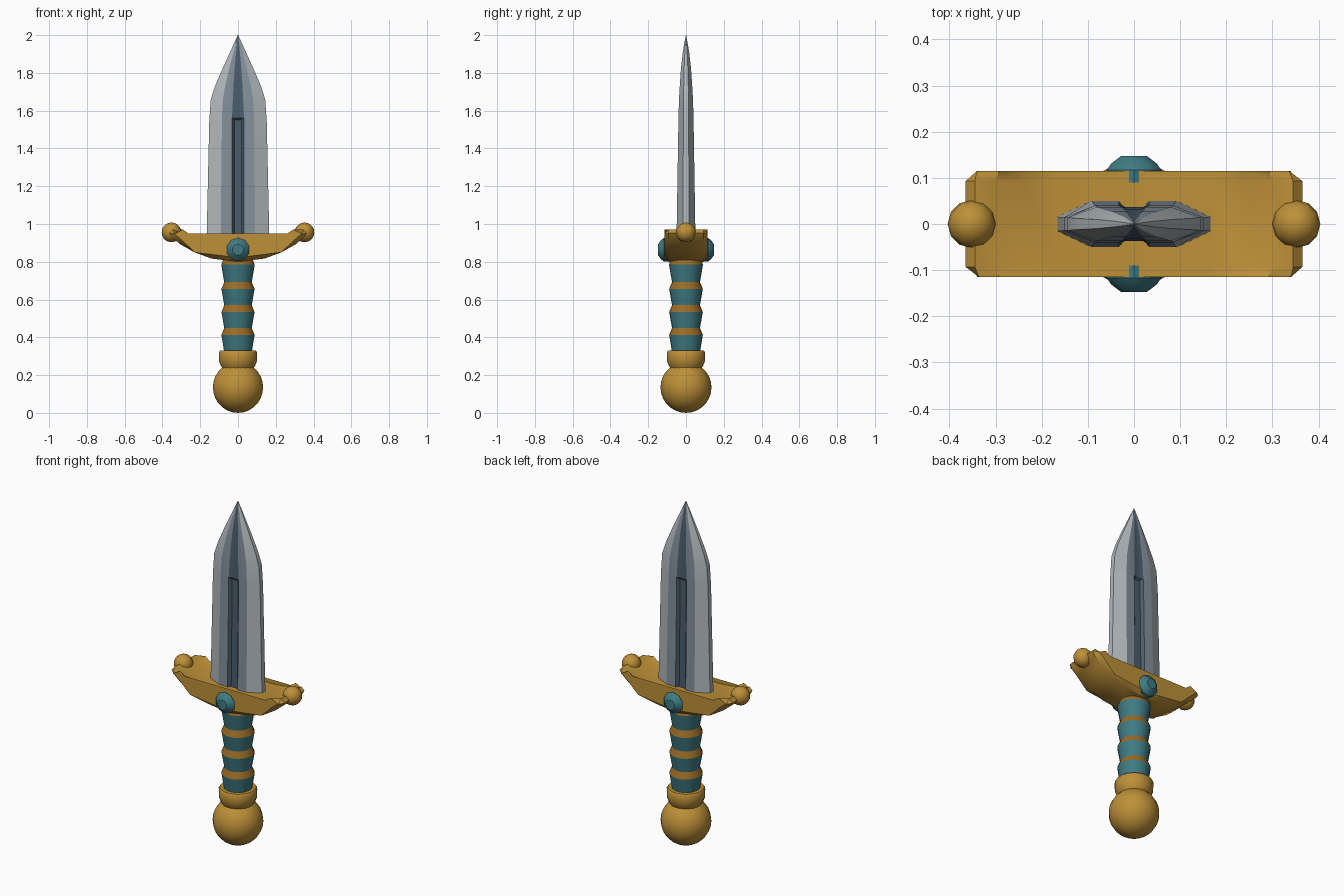
import bpy, bmesh, math
from mathutils import Matrix

if "Cube" in bpy.data.objects:
    bpy.data.objects.remove(bpy.data.objects["Cube"])


def material(name, rgb):
    m = bpy.data.materials.new(name)
    m.use_nodes = True
    m.diffuse_color = (*rgb, 1)
    bsdf = next(n for n in m.node_tree.nodes if n.type == 'BSDF_PRINCIPLED')
    bsdf.inputs["Base Color"].default_value = (*rgb, 1)
    return m


gold = material("gold", (0.51, 0.28, 0.04))
bronze = material("bronze", (0.32, 0.15, 0.02))
teal = material("teal", (0.05, 0.20, 0.23))
silver = material("silver", (0.44, 0.48, 0.50))
steel = material("blue_steel", (0.23, 0.28, 0.33))
dark = material("dark_steel", (0.07, 0.11, 0.15))


def finish(name, bm, mats, angle=40):
    bmesh.ops.recalc_face_normals(bm, faces=bm.faces)
    mesh = bpy.data.meshes.new(name)
    bm.to_mesh(mesh)
    bm.free()
    for m in mats:
        mesh.materials.append(m)
    ob = bpy.data.objects.new(name, mesh)
    bpy.context.collection.objects.link(ob)
    bpy.ops.object.select_all(action='DESELECT')
    ob.select_set(True)
    bpy.context.view_layer.objects.active = ob
    bpy.ops.object.shade_smooth_by_angle(angle=math.radians(angle))
    return ob


def loft(bm, rings, mat_rule):
    """Bridge rings of points and cap both ends."""
    loops = [[bm.verts.new(p) for p in ring] for ring in rings]
    n = len(loops[0])
    for i, (a, b) in enumerate(zip(loops, loops[1:])):
        for j in range(n):
            k = (j + 1) % n
            bm.faces.new((a[j], a[k], b[k], b[j])).material_index = mat_rule(i, j)
    bm.faces.new(loops[0])
    bm.faces.new(loops[-1])
    return loops


def lathe(name, profile, mats, sides=16, mat_rule=lambda i, j: 0, matrix=None, angle=40):
    bm = bmesh.new()
    turn = [2 * math.pi * (j + 0.5) / sides for j in range(sides)]
    loft(bm, [[(r * math.cos(a), r * math.sin(a), z) for a in turn]
              for r, z in profile], mat_rule)
    if matrix:
        bm.transform(matrix)
    return finish(name, bm, mats, angle)


def ball(name, radius, centre, segments, rings):
    bm = bmesh.new()
    bmesh.ops.create_uvsphere(bm, u_segments=segments, v_segments=rings, radius=radius,
                              matrix=Matrix.Translation(centre))
    return finish(name, bm, [gold], 60)


# Pommel and collar
ball("pommel", 0.135, (0, 0, 0.135), 18, 14)
lathe("collar", [(0.08, 0.23), (0.092, 0.25), (0.102, 0.275), (0.103, 0.32), (0.096, 0.33)],
      [gold], sides=20)

# Grip: flared teal segments with bronze bands between them
grip = [(0.074, 0.32)]
for z in (0.413, 0.534, 0.656):
    grip += [(0.089, z), (0.074, z + 0.036)]
grip += [(0.09, 0.785), (0.08, 0.81)]
lathe("grip", grip, [teal, bronze], sides=18, mat_rule=lambda i, j: i % 2, angle=30)

# Crossguard: upswept crescent, bevelled around its front and back faces
half = [(0.14, 0.817), (0.23, 0.85), (0.305, 0.892), (0.35, 0.93), (0.365, 0.952),
        (0.345, 0.972), (0.30, 0.95), (0.24, 0.935), (0.165, 0.927)]
outline = [(0, 0.80)] + half + [(0, 0.922)] + [(-x, z) for x, z in reversed(half)]
bm = bmesh.new()
loft(bm, [[(x, y, z) for x, z in outline] for y in (-0.115, 0.115)], lambda i, j: 0)
rim = [e for e in bm.edges if abs(e.verts[0].co.y - e.verts[1].co.y) < 0.01]
bmesh.ops.bevel(bm, geom=rim, offset=0.022, segments=1, affect='EDGES')
finish("crossguard", bm, [gold], 35)

# Guard end balls
for side, x in (("left", 0.352), ("right", -0.352)):
    ball(side + "_guard_ball", 0.052, (x, 0, 0.956), 12, 10)

# Gems on the front and back of the guard
for side, turn in (("front", 90), ("back", -90)):
    place = Matrix.Translation((0, 0, 0.864)) @ Matrix.Rotation(math.radians(turn), 4, 'X')
    lathe(side + "_gem", [(0.062, 0.09), (0.062, 0.117), (0.052, 0.131), (0.03, 0.147)],
          [teal], sides=10, matrix=place, angle=30)

# Blade stations: height, half width, ridge x, half thickness, edge, groove x, groove depth
stations = [(0.88, 0.167, 0.092, 0.051, 0.016, 0.033, 0.016),
            (1.55, 0.152, 0.085, 0.040, 0.014, 0.032, 0.014),
            (1.56, 0.151, 0.085, 0.040, 0.014, 0.032, 0.003),
            (1.66, 0.144, 0.080, 0.037, 0.014, 0.027, 0.003),
            (1.73, 0.122, 0.068, 0.033, 0.012, 0.024, 0.002),
            (1.82, 0.083, 0.047, 0.027, 0.010, 0.018, 0.002),
            (1.91, 0.042, 0.024, 0.017, 0.006, 0.010, 0.001),
            (2.00, 0.001, 0.0006, 0.001, 0.0005, 0.0003, 0)]


def section(z, w, m, t, e, g, d):
    q = [(w, e), (m, t), (g, t), (g * 0.6, t - d)]
    top = q + [(-x, y) for x, y in reversed(q)]
    return [(x, y, z) for x, y in top + [(-x, -y) for x, y in top]]


strips = [0, 1, 2, 2, 2, 1, 0, 0]
bm = bmesh.new()
loft(bm, [section(*s) for s in stations], lambda i, j: strips[j % 8])
finish("blade", bm, [silver, steel, dark], 20)
